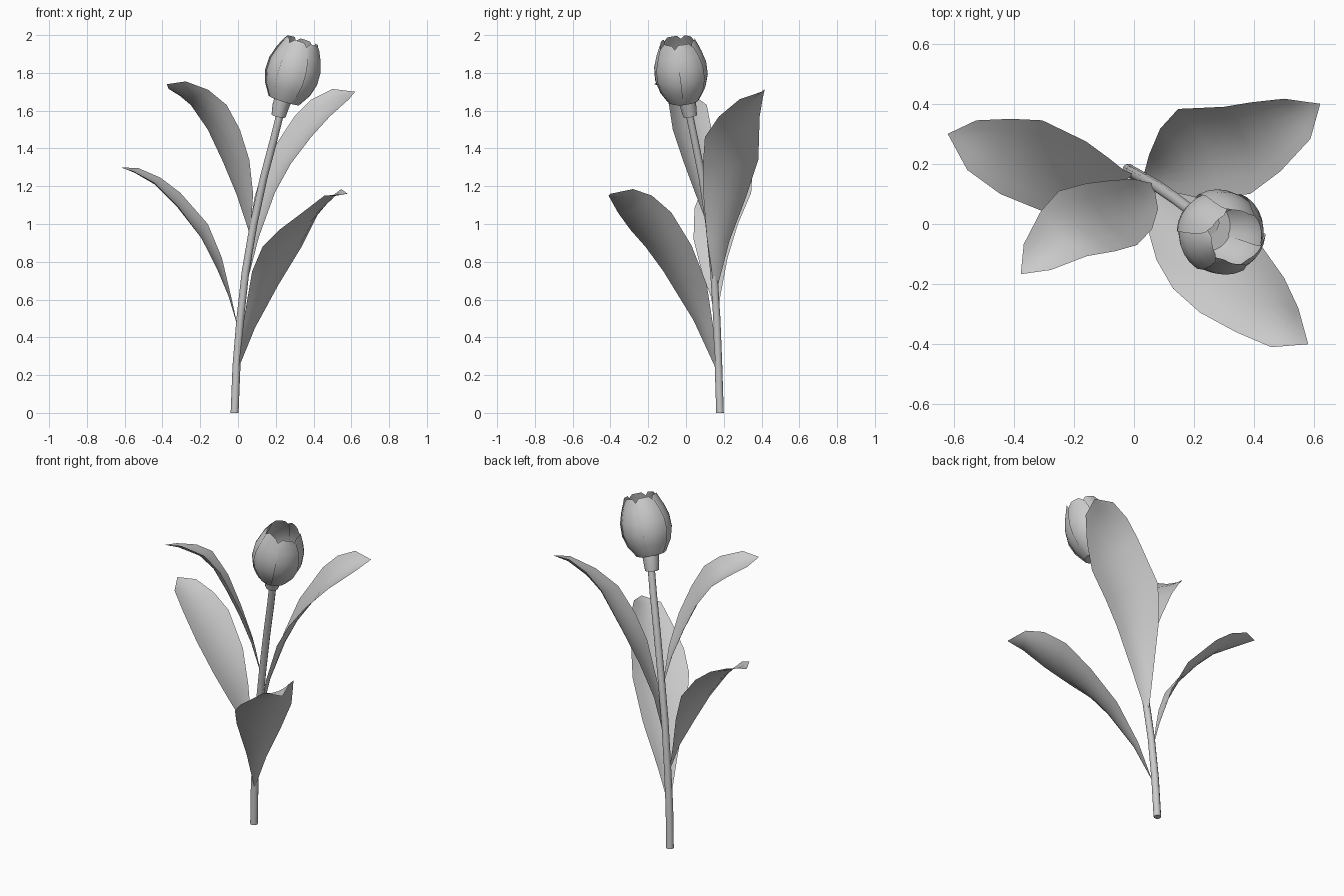
import bpy, math
from mathutils import Vector as V

if "Cube" in bpy.data.objects:
    bpy.data.objects.remove(bpy.data.objects["Cube"])


def mesh_object(name, verts, faces, angle=50):
    me = bpy.data.meshes.new(name)
    me.from_pydata(verts, [], faces)
    me.update()
    ob = bpy.data.objects.new(name, me)
    bpy.context.collection.objects.link(ob)
    bpy.ops.object.select_all(action='DESELECT')
    ob.select_set(True)
    bpy.context.view_layer.objects.active = ob
    bpy.ops.object.shade_smooth_by_angle(angle=math.radians(angle))
    return ob


def grid_faces(rows, cols):
    return [(r * cols + c, r * cols + c + 1, (r + 1) * cols + c + 1, (r + 1) * cols + c)
            for r in range(rows - 1) for c in range(cols - 1)]


def tube(name, path, sides=10):
    """Capped tube through (x, y, z, radius) stations."""
    pts = [V(p[:3]) for p in path]
    verts, faces = [], []
    for i, p in enumerate(pts):
        d = (pts[min(i + 1, len(pts) - 1)] - pts[max(i - 1, 0)]).normalized()
        if i == 0 and p.z == 0:
            d = V((0, 0, 1))
        u = V((0, 1, 0)).cross(d).normalized()
        v = d.cross(u)
        for k in range(sides):
            a = 2 * math.pi * k / sides
            verts.append(p + path[i][3] * (math.cos(a) * u + math.sin(a) * v))
    for i in range(len(pts) - 1):
        for k in range(sides):
            n = (k + 1) % sides
            faces.append((i * sides + k, i * sides + n, (i + 1) * sides + n, (i + 1) * sides + k))
    faces.append(tuple(reversed(range(sides))))
    faces.append(tuple(range(len(verts) - sides, len(verts))))
    return mesh_object(name, verts, faces)


def leaf(name, base, tip, edge_a, edge_b, cup=0.12, cols=7):
    """Blade lofted between two edges, gently cupped, closing at base and tip."""
    a = [V(base)] + [V(p) for p in edge_a] + [V(tip)]
    b = [V(base)] + [V(p) for p in edge_b] + [V(tip)]
    n = len(a)
    verts = []
    for i in range(n):
        j, k = max(i - 1, 0), min(i + 1, n - 1)
        w = b[i] - a[i]
        normal = w.cross(a[k] + b[k] - a[j] - b[j])
        if normal.length > 0:
            normal.normalize()
        if normal.z > 0:
            normal = -normal
        for c in range(cols):
            t = c / (cols - 1)
            verts.append(a[i] + w * t + normal * (w.length * cup * 4 * t * (1 - t)))
    ob = mesh_object(name, verts, grid_faces(n, cols), 80)
    weld = ob.modifiers.new("weld", 'WELD')
    weld.merge_threshold = 0.0005
    return ob


# Stem and the collar under the flower
tube("stem", [(-.018, .18, 0, .021), (-.008, .172, .25, .021), (.012, .163, .5, .02),
              (.04, .147, .75, .02), (.083, .122, 1.0, .02), (.137, .085, 1.25, .02),
              (.19, .045, 1.45, .02), (.232, .01, 1.62, .02)])
tube("collar", [(.215, .022, 1.572, .038), (.225, .013, 1.62, .044), (.24, .003, 1.665, .047)])

# Four leaves: base, tip, then both edges from bottom to top
leaf("leaf_front_right", (0, .16, .23), (.58, -.40, 1.16),
     [(.03, .04, .49), (.075, -.12, .75), (.13, -.215, .88), (.22, -.295, .97),
      (.34, -.36, 1.06), (.457, -.41, 1.15)],
     [(.09, .145, .45), (.215, .11, .68), (.34, .03, .885), (.427, -.077, 1.06),
      (.50, -.18, 1.15), (.547, -.28, 1.185)])
leaf("leaf_left_low", (0, .165, .45), (-.62, .30, 1.30),
     [(-.035, .18, .61), (-.085, .22, .82), (-.16, .275, 1.0), (-.305, .345, 1.165),
      (-.41, .35, 1.245), (-.525, .345, 1.295)],
     [(-.05, .13, .62), (-.11, .08, .76), (-.19, .04, .92), (-.31, .045, 1.085),
      (-.445, .10, 1.22), (-.555, .18, 1.28)], cup=.09)
leaf("leaf_left_high", (.065, .135, .94), (-.377, -.167, 1.74),
     [(.08, .05, 1.16), (.06, -.017, 1.34), (.01, -.07, 1.5), (-.06, -.09, 1.63),
      (-.157, -.107, 1.71), (-.277, -.153, 1.755)],
     [(-.005, .15, 1.15), (-.08, .145, 1.33), (-.16, .135, 1.50), (-.25, .11, 1.63),
      (-.31, .043, 1.68), (-.367, -.067, 1.715)])
leaf("leaf_back_right", (.03, .155, .62), (.62, .40, 1.70),
     [(.05, .23, .91), (.087, .317, 1.14), (.147, .383, 1.34), (.30, .39, 1.57),
      (.39, .405, 1.66), (.5, .417, 1.715)],
     [(.11, .11, .93), (.20, .09, 1.18), (.28, .09, 1.32), (.387, .10, 1.46),
      (.487, .175, 1.57), (.587, .283, 1.66)])

# Flower: six petals around a tilted axis, each tucked under its neighbour
axis = V((.31, -.10, 1)).normalized()
side = V((0, 1, 0)).cross(axis).normalized()
other = axis.cross(side)
origin = V((.243, -.012, 1.654))
# height, radius, half angle in degrees
profile = [(0, .02, 40), (.0, .082, 40), (.065, .121, 40), (.13, .139, 40),
           (.20, .137, 39), (.26, .119, 38), (.305, .1, 34), (.333, .088, 18)]
for n in range(6):
    verts = []
    for h, r, half in profile:
        for c in range(7):
            u = c / 3 - 1
            a = math.radians(60 * n + 20 + half * u)
            verts.append(origin + axis * h +
                         r * (1 + .035 * u) * (math.cos(a) * side + math.sin(a) * other))
    mesh_object(f"petal_{n + 1}", verts, grid_faces(len(profile), 7))
